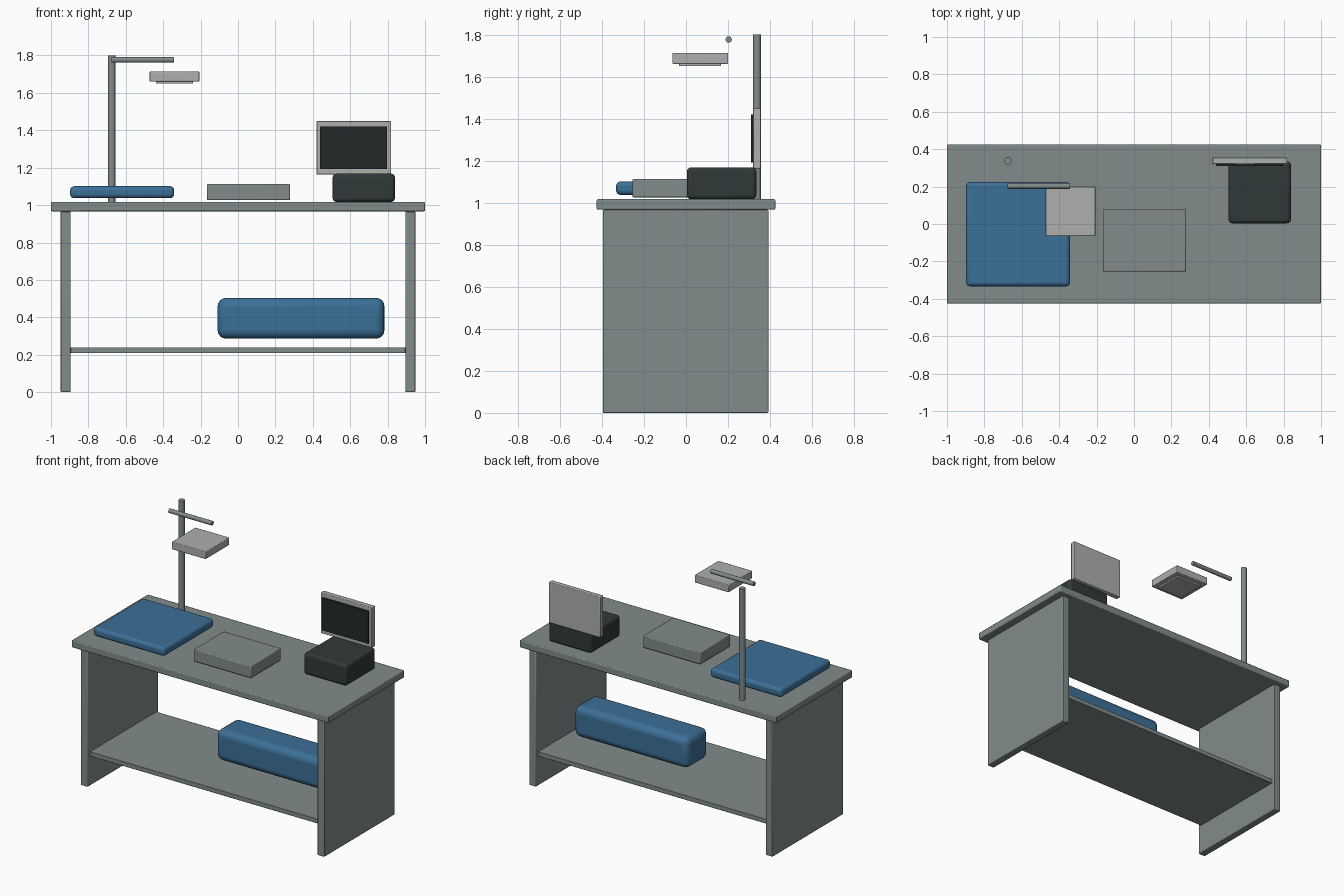
import bpy, math

if "Cube" in bpy.data.objects:
    bpy.data.objects.remove(bpy.data.objects["Cube"])


def material(name, rgb):
    m = bpy.data.materials.new(name)
    m.diffuse_color = (*rgb, 1)
    m.use_nodes = True
    m.node_tree.nodes["Principled BSDF"].inputs["Base Color"].default_value = m.diffuse_color
    return m


STEEL = material("steel_grey", (0.22, 0.26, 0.26))
LIGHT = material("light_grey", (0.42, 0.43, 0.43))
DARK = material("dark_green_grey", (0.03, 0.042, 0.04))
SCREEN = material("screen_dark", (0.018, 0.022, 0.022))
BLUE = material("blue_padding", (0.045, 0.16, 0.31))


def finish(obj, name, mat, bevel=0, segments=2):
    obj.name = name
    obj.data.materials.append(mat)
    if bevel:
        mod = obj.modifiers.new("rounded_edges", 'BEVEL')
        mod.width = bevel
        mod.segments = segments
        mod.limit_method = 'ANGLE'
    bpy.ops.object.shade_smooth_by_angle(angle=math.radians(35))
    return obj


def box(name, x, y, z, mat, bevel=0, segments=2):
    """Box given as (min, max) on each axis."""
    centre = [(a + b) / 2 for a, b in (x, y, z)]
    bpy.ops.mesh.primitive_cube_add(size=1, location=centre)
    obj = bpy.context.object
    size = [b - a for a, b in (x, y, z)]
    for v in obj.data.vertices:
        v.co = [c * s for c, s in zip(v.co, size)]
    return finish(obj, name, mat, bevel, segments)


def rod(name, centre, radius, length, mat, rotation=(0, 0, 0)):
    bpy.ops.mesh.primitive_cylinder_add(vertices=24, radius=radius, depth=length,
                                        location=centre, rotation=rotation)
    return finish(bpy.context.object, name, mat)


# Bench: top, two side panels, lower shelf
box("bench_top", (-1, 1), (-0.425, 0.425), (0.967, 1.017), STEEL, 0.006)
for side, s in (("left", -1), ("right", 1)):
    xs = sorted((s * 0.895, s * 0.948))
    box(side + "_side_panel", xs, (-0.395, 0.392), (0, 0.967), STEEL, 0.005)
box("lower_shelf", (-0.895, 0.895), (-0.37, 0.37), (0.208, 0.24), STEEL, 0.003)

# Padded items
box("blue_pad", (-0.898, -0.341), (-0.333, 0.224), (1.037, 1.101), BLUE, 0.022, 4)
box("blue_bundle", (-0.109, 0.783), (-0.10, 0.14), (0.286, 0.504), BLUE, 0.045, 4)

# Equipment on the bench
box("grey_case", (-0.167, 0.279), (-0.255, 0.08), (1.026, 1.112), STEEL, 0.006)
box("dark_case", (0.506, 0.839), (0.004, 0.335), (1.017, 1.168), DARK, 0.02, 4)

# Monitor
box("monitor_frame", (0.419, 0.819), (0.32, 0.356), (1.163, 1.449), LIGHT, 0.004)
box("monitor_screen", (0.438, 0.796), (0.309, 0.322), (1.192, 1.42), SCREEN)

# Lamp: post, arm, head and lens
rod("lamp_post", (-0.675, 0.338, 1.409), 0.02, 0.784, STEEL)
rod("lamp_arm", (-0.508, 0.203, 1.777), 0.015, 0.334, STEEL, (0, math.pi / 2, 0))
box("lamp_head", (-0.472, -0.207), (-0.064, 0.201), (1.661, 1.714), LIGHT, 0.004)
box("lamp_lens", (-0.439, -0.241), (-0.034, 0.167), (1.65, 1.662), LIGHT)
